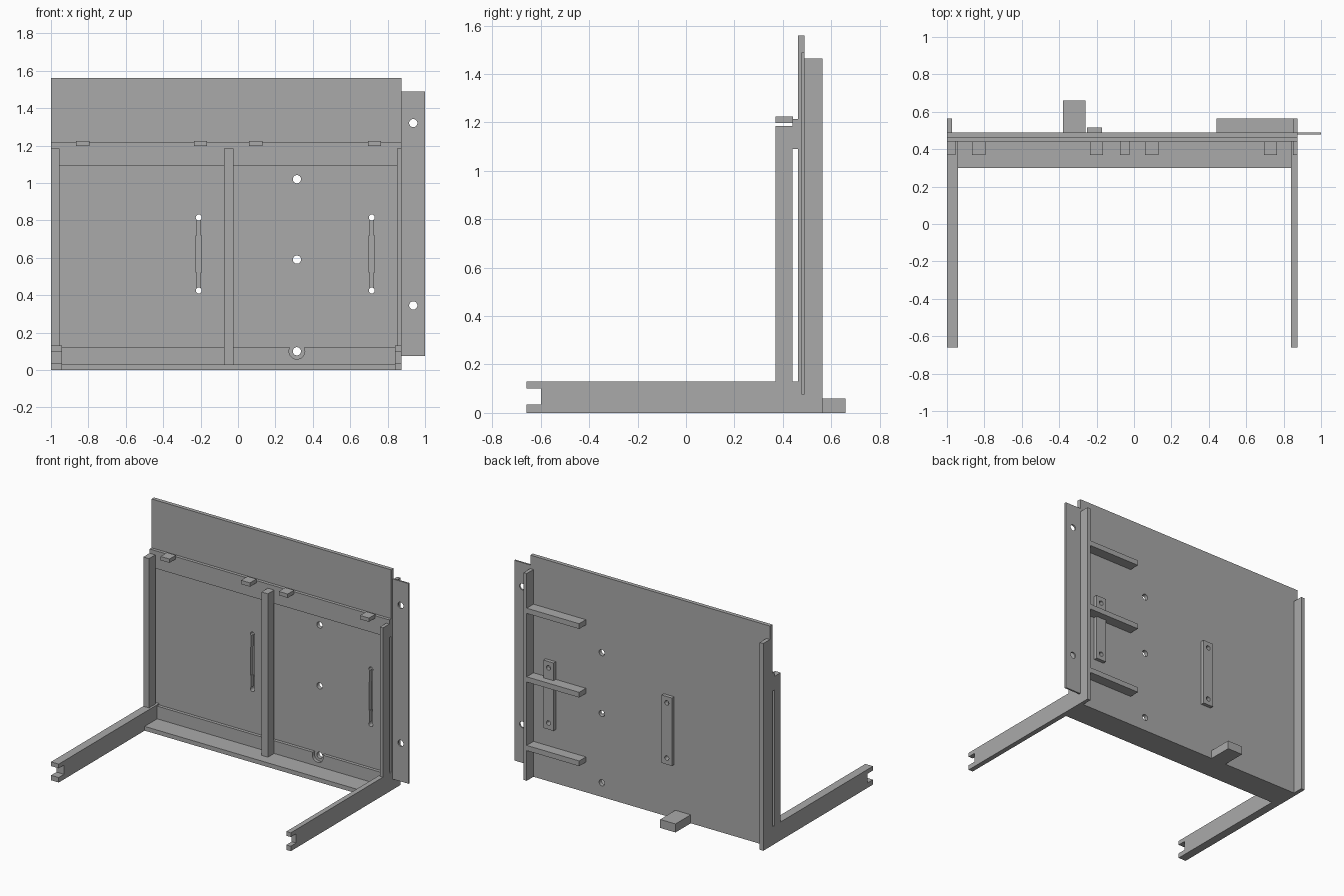
import bpy, bmesh, math
from mathutils import Matrix

cube = bpy.data.objects.get("Cube")
if cube:
    bpy.data.objects.remove(cube, do_unlink=True)

grey = bpy.data.materials.new("plain grey")
grey.use_nodes = True
colour = (0.4, 0.4, 0.4, 1)
grey.diffuse_color = colour
grey.node_tree.nodes["Principled BSDF"].inputs["Base Color"].default_value = colour


def finish(name, bm):
    bmesh.ops.recalc_face_normals(bm, faces=bm.faces)
    mesh = bpy.data.meshes.new(name)
    bm.to_mesh(mesh)
    bm.free()
    mesh.materials.append(grey)
    obj = bpy.data.objects.new(name, mesh)
    bpy.context.collection.objects.link(obj)
    return obj


def box(name, xs, ys, zs):
    bm = bmesh.new()
    bmesh.ops.create_cube(bm, size=1)
    for v in bm.verts:
        for i, (lo, hi) in enumerate((xs, ys, zs)):
            v.co[i] = lo if v.co[i] < 0 else hi
    return finish(name, bm)


def rod(x, z, radius, ys):
    bm = bmesh.new()
    bmesh.ops.create_cone(bm, cap_ends=True, segments=32, radius1=radius,
                          radius2=radius, depth=ys[1] - ys[0])
    turn = Matrix.Rotation(math.pi / 2, 4, "X")
    bm.transform(Matrix.Translation((x, sum(ys) / 2, z)) @ turn)
    return finish("cutter", bm)


def side_profile(name, xs, points):
    bm = bmesh.new()
    face = bm.faces.new([bm.verts.new((xs[0], y, z)) for y, z in points])
    moved = bmesh.ops.extrude_face_region(bm, geom=[face])["geom"]
    verts = [g for g in moved if isinstance(g, bmesh.types.BMVert)]
    bmesh.ops.translate(bm, verts=verts, vec=(xs[1] - xs[0], 0, 0))
    return finish(name, bm)


def cut(obj, cutter):
    mod = obj.modifiers.new("cut", "BOOLEAN")
    mod.operation = "DIFFERENCE"
    mod.solver = "EXACT"
    mod.object = cutter
    bpy.context.view_layer.update()
    graph = bpy.context.evaluated_depsgraph_get()
    mesh = bpy.data.meshes.new_from_object(obj.evaluated_get(graph))
    obj.modifiers.clear()
    obj.data = mesh
    bpy.data.objects.remove(cutter, do_unlink=True)


LEFT, RIGHT = 0.875, -1.0
FRONT, BACK = 0.462, 0.49
RAIL = (0.44, FRONT)
THROUGH = (0.4, 0.6)

# Main panel with bolt holes and two grip slots
panel = box("main_panel", (RIGHT, LEFT), (FRONT, BACK), (0, 1.56))
for z in (1.02, 0.59, 0.1):
    cut(panel, rod(0.315, z, 0.022, THROUGH))
for x in (-0.21, 0.715):
    plate = box("slot_backing_plate", (x - 0.04, x + 0.04), (BACK, 0.515), (0.38, 0.86))
    for half, zs in ((0.01, (0.425, 0.815)), (0.014, (0.52, 0.72))):
        cut(panel, box("cutter", (x - half, x + half), THROUGH, zs))
    for z in (0.425, 0.815):
        cut(panel, rod(x, z, 0.016, THROUGH))
        cut(plate, rod(x, z, 0.016, THROUGH))

# Mounting flange on the left edge
flange = box("side_flange", (LEFT, 1), (0.478, BACK), (0.075, 1.49))
for z in (0.345, 1.32):
    cut(flange, rod(0.937, z, 0.022, THROUGH))

# Horizontal rails, with a round clearance notch in the lower one
box("top_rail", (RIGHT, LEFT), RAIL, (1.09, 1.215))
bottom_rail = box("bottom_rail", (RIGHT, LEFT), RAIL, (0, 0.12))
cut(bottom_rail, rod(0.315, 0.1, 0.042, THROUGH))
box("bottom_ledge", (-0.94, 0.84), (0.3, 0.44), (0, 0.03))

# Front posts
for name, xs, base in (("right_post", (RIGHT, -0.955), 0.13),
                       ("centre_post", (-0.075, -0.025), 0.03),
                       ("left_post", (0.85, LEFT), 0.13)):
    box(name, xs, (0.37, 0.44), (base, 1.185))

# Floor arms with a notched front end
arm = [(-0.66, 0), (FRONT, 0), (FRONT, 0.13), (-0.66, 0.13), (-0.66, 0.1),
       (-0.6, 0.1), (-0.6, 0.035), (-0.66, 0.035)]
side_profile("right_floor_arm", (RIGHT, -0.94), arm)
side_profile("left_floor_arm", (0.84, LEFT), arm)

# Small clips along the top rail
for x in (-0.83, -0.2, 0.095, 0.73):
    box("top_clip", (x - 0.035, x + 0.035), (0.37, 0.442), (1.198, 1.225))

# Rear edge rails, shelf brackets and foot block
REAR = (BACK, 0.565)
box("right_rear_rail", (RIGHT, -0.972), REAR, (0, 1.465))
box("left_rear_rail", (0.85, LEFT), REAR, (0, 1.465))
for top in (1.22, 0.735, 0.25):
    box("rear_bracket", (0.44, 0.85), REAR, (top - 0.037, top))
box("rear_foot_block", (-0.38, -0.26), (BACK, 0.66), (0, 0.06))
